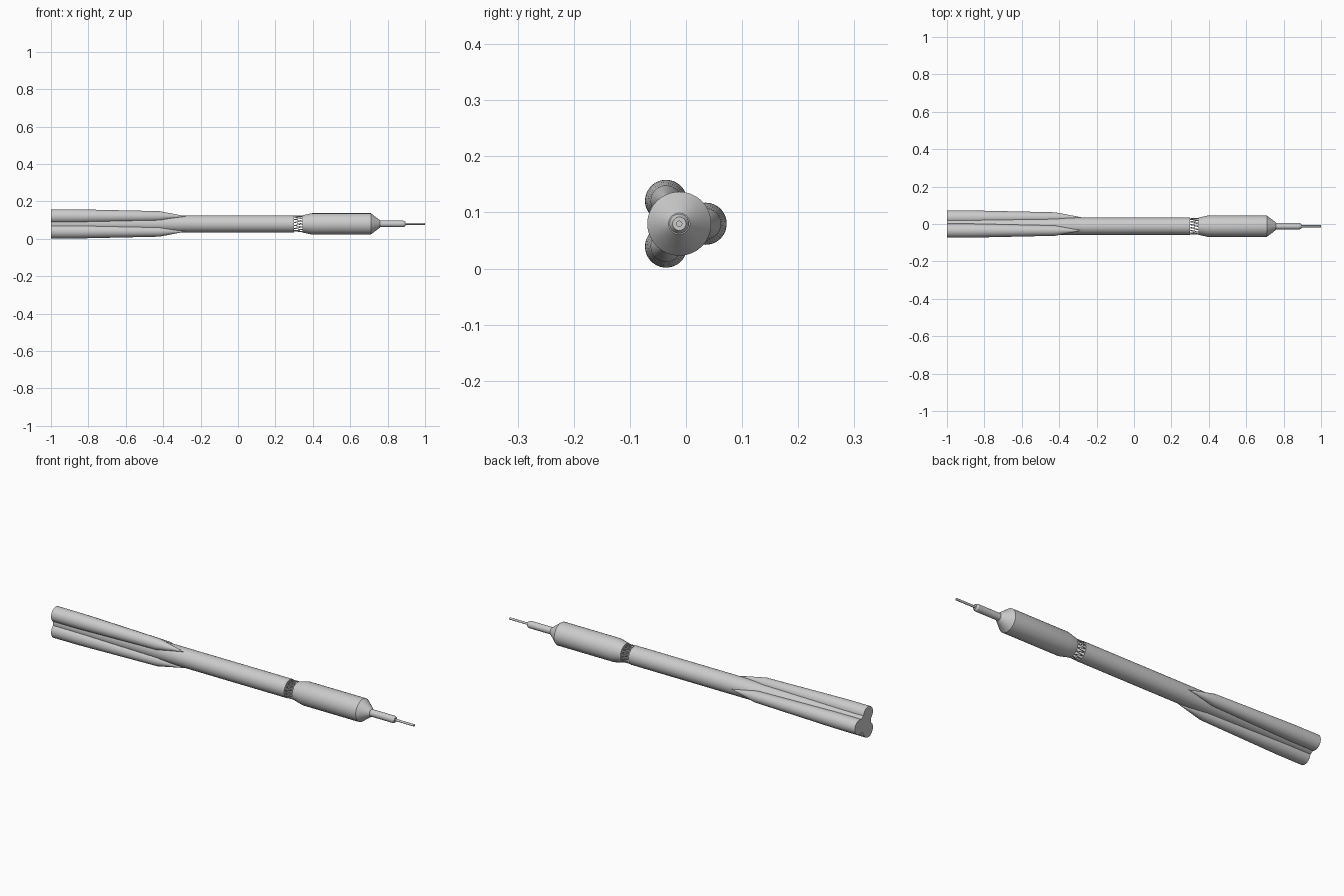
import bpy, bmesh, math
from mathutils import Vector, Matrix

if "Cube" in bpy.data.objects:
    bpy.data.objects.remove(bpy.data.objects["Cube"], do_unlink=True)

AXIS_Y, AXIS_Z = -0.012, 0.08

grey = bpy.data.materials.new("light grey")
grey.use_nodes = True
colour = (0.6, 0.6, 0.6, 1)
grey.diffuse_color = colour
grey.node_tree.nodes["Principled BSDF"].inputs["Base Color"].default_value = colour


def finish(bm, name, offset=(0, 0)):
    bmesh.ops.recalc_face_normals(bm, faces=bm.faces)
    mesh = bpy.data.meshes.new(name)
    bm.to_mesh(mesh)
    bm.free()
    mesh.materials.append(grey)
    obj = bpy.data.objects.new(name, mesh)
    obj.location = (0, AXIS_Y + offset[0], AXIS_Z + offset[1])
    bpy.context.collection.objects.link(obj)
    bpy.ops.object.select_all(action='DESELECT')
    obj.select_set(True)
    bpy.context.view_layer.objects.active = obj
    bpy.ops.object.shade_smooth_by_angle(angle=math.radians(20))
    return obj


def lathe(name, profile, offset=(0, 0), sides=48):
    """Turn (x, radius) points around the long axis, closing both ends."""
    bm = bmesh.new()
    points = [(profile[0][0], 0), *profile, (profile[-1][0], 0)]
    verts = [bm.verts.new((x, r, 0)) for x, r in points]
    edges = [bm.edges.new(pair) for pair in zip(verts, verts[1:])]
    bmesh.ops.spin(bm, geom=verts + edges, cent=(0, 0, 0), axis=(1, 0, 0),
                   angle=math.tau, steps=sides, use_merge=True)
    bmesh.ops.remove_doubles(bm, verts=bm.verts, dist=0.00001)
    return finish(bm, name, offset)


# Core stage
lathe("core_stage", [(-1, 0.046), (0.3, 0.046)])

# Upper stage with shoulder, nose cone and escape tower
lathe("upper_stage", [(0.345, 0.046), (0.395, 0.057), (0.71, 0.057), (0.76, 0.019)])
lathe("escape_tower", [(0.755, 0.0175), (0.885, 0.0175), (0.895, 0.012)], sides=32)
lathe("tower_rod", [(0.89, 0.0055), (1, 0.0055)], sides=20)

# Three tapered boosters around the core
for i, label in enumerate(("left_side", "upper", "lower")):
    angle = i * math.tau / 3
    lathe(label + "_booster",
          [(-1, 0.0375), (-0.86, 0.0372), (-0.42, 0.0275), (-0.28, 0.0005)],
          (0.047 * math.cos(angle), 0.047 * math.sin(angle)))

# Open zigzag truss between the stages
bm = bmesh.new()
count = 32
for i in range(count):
    ends = []
    for k in (i, i + 1):
        a = k * math.tau / count
        ends.append(Vector((0.298 if k % 2 else 0.347,
                            0.043 * math.cos(a), 0.043 * math.sin(a))))
    span = ends[1] - ends[0]
    turn = span.to_track_quat('Z', 'Y').to_matrix().to_4x4()
    bmesh.ops.create_cone(bm, cap_ends=True, segments=8, radius1=0.0017, radius2=0.0017,
                          depth=span.length,
                          matrix=Matrix.Translation((ends[0] + ends[1]) / 2) @ turn)
finish(bm, "interstage_truss")
